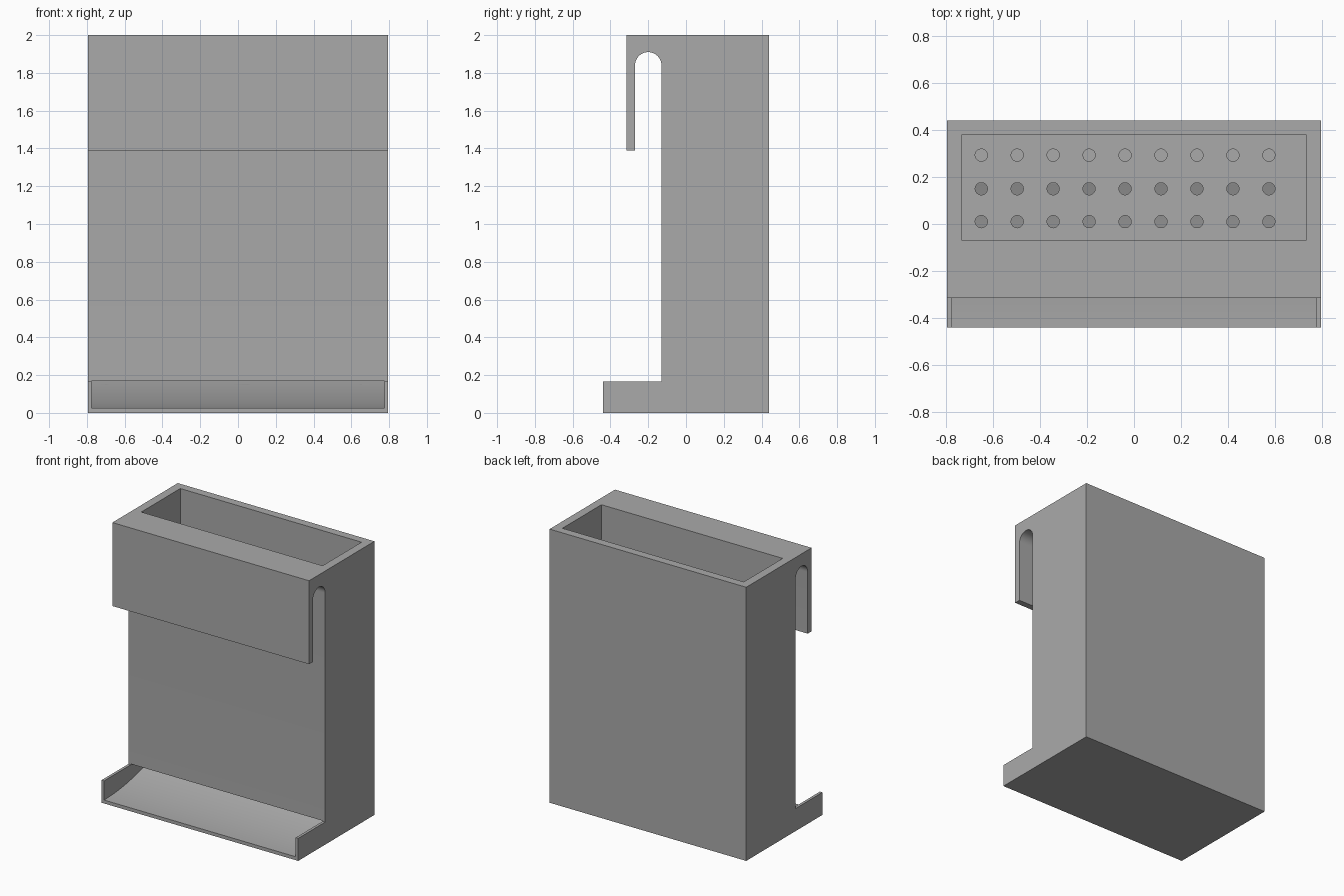
import bpy, bmesh, math

if "Cube" in bpy.data.objects:
    bpy.data.objects.remove(bpy.data.objects["Cube"], do_unlink=True)

HALF_W = 0.795
CEILING = 0.17     # top of the drain channel
FLOOR = 0.23       # floor of the bin

grey = bpy.data.materials.new("plain grey")
grey.use_nodes = True
colour = (0.40, 0.40, 0.40, 1)
grey.diffuse_color = colour
grey.node_tree.nodes["Principled BSDF"].inputs["Base Color"].default_value = colour


def add_object(name, bm):
    bmesh.ops.recalc_face_normals(bm, faces=bm.faces[:])
    mesh = bpy.data.meshes.new(name)
    bm.to_mesh(mesh)
    bm.free()
    mesh.materials.append(grey)
    obj = bpy.data.objects.new(name, mesh)
    bpy.context.collection.objects.link(obj)
    return obj


def extrude_profile(name, points, half_width):
    """Sweep a (y, z) outline along x."""
    bm = bmesh.new()
    face = bm.faces.new([bm.verts.new((-half_width, y, z)) for y, z in points])
    swept = bmesh.ops.extrude_face_region(bm, geom=[face])["geom"]
    verts = [v for v in swept if isinstance(v, bmesh.types.BMVert)]
    bmesh.ops.translate(bm, verts=verts, vec=(2 * half_width, 0, 0))
    return add_object(name, bm)


def cut(body, cutter):
    cutter.hide_render = True
    mod = body.modifiers.new("cut", 'BOOLEAN')
    mod.operation = 'DIFFERENCE'
    mod.solver = 'EXACT'
    mod.object = cutter
    bpy.context.view_layer.objects.active = body
    bpy.ops.object.modifier_apply(modifier=mod.name)
    bpy.data.objects.remove(cutter, do_unlink=True)


# Body with hanging hook and spout, as one side profile
slot_y, slot_z, slot_r = -0.20, 1.84, 0.07
arch = [(slot_y + slot_r * math.cos(math.pi * i / 24),
         slot_z + slot_r * math.sin(math.pi * i / 24)) for i in range(25)]
body = extrude_profile("hanging_bin", [
    (-0.44, 0), (0.44, 0), (0.44, 2), (-0.315, 2), (-0.315, 1.39), (-0.27, 1.39),
    *reversed(arch), (-0.13, 0.165), (-0.44, 0.165)], HALF_W)

# Bin cavity
cut(body, extrude_profile("cavity_cutter", [
    (-0.07, FLOOR), (0.38, FLOOR), (0.38, 2.1), (-0.07, 2.1)], 0.733))

# Curved drain channel, opening at the front
start, low, radius = -0.44, 0.025, 1.57
sweep = math.acos(1 - (CEILING - low) / radius)
ramp = [(start + radius * math.sin(sweep * i / 24),
         low + radius * (1 - math.cos(sweep * i / 24))) for i in range(25)]
cut(body, extrude_profile("channel_cutter",
    [(-0.6, low)] + ramp + [(-0.6, CEILING)], 0.775))

# Drain holes; the back row stays blind
bm = bmesh.new()
for y, bottom in ((0.01, 0.15), (0.15, 0.15), (0.293, CEILING)):
    for i in range(9):
        ring = bmesh.ops.create_cone(bm, cap_ends=True, segments=32,
                                     radius1=0.026, radius2=0.026, depth=0.3 - bottom)
        bmesh.ops.translate(bm, verts=ring["verts"],
                            vec=(-0.65 + 0.153 * i, y, (0.3 + bottom) / 2))
cut(body, add_object("hole_cutter", bm))

# Smooth the arch, ramp and holes, keep corners sharp
bpy.ops.object.select_all(action='DESELECT')
body.select_set(True)
bpy.context.view_layer.objects.active = body
bpy.ops.object.shade_smooth_by_angle(angle=math.radians(30))
